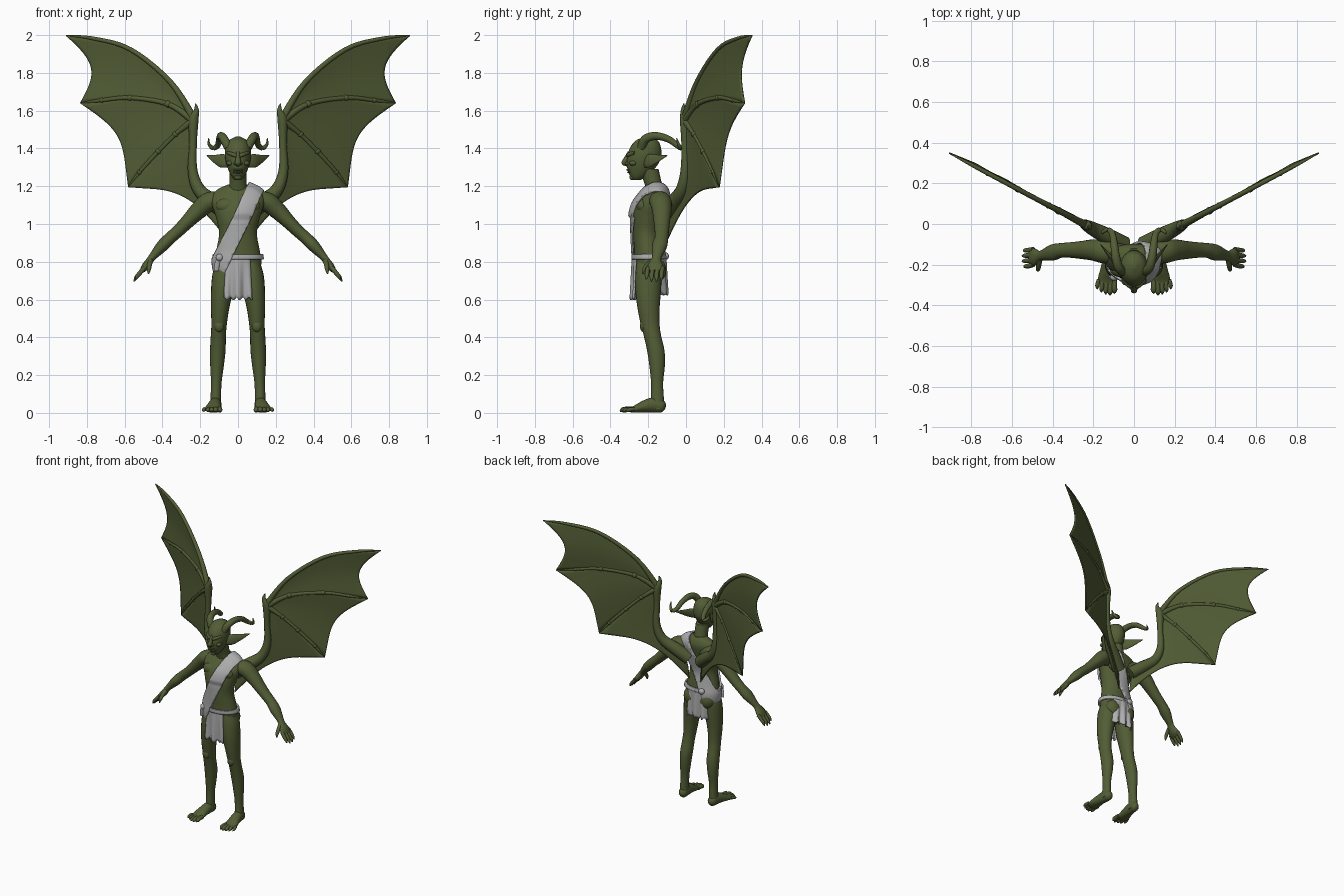
import bpy, bmesh, math
from mathutils import Vector

if "Cube" in bpy.data.objects:
    bpy.data.objects.remove(bpy.data.objects["Cube"])


def material(name, rgb):
    m = bpy.data.materials.new(name)
    m.use_nodes = True
    m.diffuse_color = (*rgb, 1)
    m.node_tree.nodes["Principled BSDF"].inputs["Base Color"].default_value = (*rgb, 1)
    return m


SKIN = material("olive skin", (0.085, 0.11, 0.036))
CLOTH = material("grey cloth", (0.42, 0.42, 0.42))
parts = []


def finish(name, bm, mat, mirror=False, thick=0):
    bmesh.ops.recalc_face_normals(bm, faces=bm.faces)
    mesh = bpy.data.meshes.new(name)
    bm.to_mesh(mesh)
    bm.free()
    mesh.materials.append(mat)
    ob = bpy.data.objects.new(name, mesh)
    bpy.context.collection.objects.link(ob)
    if thick:
        mod = ob.modifiers.new("thickness", "SOLIDIFY")
        mod.thickness, mod.offset = thick, 0
    if mirror:
        mod = ob.modifiers.new("mirror", "MIRROR")
        mod.use_mirror_merge = False
    parts.append(ob)
    return ob


def at(pts, u):
    """Point on a smooth curve through tuples of any length."""
    n = len(pts) - 1
    i = min(int(u * n), n - 1)
    t = u * n - i
    a, b, c, d = (pts[max(0, min(n, k))] for k in range(i - 1, i + 3))
    return [0.5 * (2 * q + (r - p) * t + (2 * p - 5 * q + 4 * r - s) * t * t
                   + (3 * q - p - 3 * r + s) * t ** 3) for p, q, r, s in zip(a, b, c, d)]


def loft(name, pts, mirror=False, ref="Y", flat=False, sides=20, mat=SKIN):
    """Skin ellipses (x, y, z, radius across, radius along ref) along a path."""
    bm = bmesh.new()
    n = (len(pts) - 1) * 5
    ring = [at(pts, i / n) for i in range(n + 1)]
    axis = Vector((ref == "X", ref == "Y", 0))
    loops = []
    for i, p in enumerate(ring):
        t = Vector(ring[min(i + 1, n)][:3]) - Vector(ring[max(i - 1, 0)][:3])
        t = Vector((0, 0, 1)) if flat else t.normalized()
        b = (axis - t * axis.dot(t)).normalized()
        a = t.cross(b)
        ra, rb = max(p[3], 0.001), max(p[4], 0.001)
        angles = [2 * math.pi * k / sides for k in range(sides)]
        loops.append([bm.verts.new(Vector(p[:3]) + a * ra * math.cos(w) + b * rb * math.sin(w))
                      for w in angles])
    for lo, hi in zip(loops, loops[1:]):
        for k in range(sides):
            j = (k + 1) % sides
            bm.faces.new((lo[k], lo[j], hi[j], hi[k]))
    bm.faces.new(loops[0])
    bm.faces.new(loops[-1])
    return finish(name, bm, mat, mirror)


def tube(name, pts, **kw):
    return loft(name, [(x, y, z, r, r) for x, y, z, r in pts], sides=12, **kw)


def blob(name, loc, size, mirror=False, mat=SKIN):
    bm = bmesh.new()
    bmesh.ops.create_uvsphere(bm, u_segments=20, v_segments=12, radius=1)
    bmesh.ops.scale(bm, vec=size, verts=bm.verts)
    bmesh.ops.translate(bm, vec=loc, verts=bm.verts)
    return finish(name, bm, mat, mirror)


def sheet(name, f, nu, nv, mat, mirror=False, thick=0.008):
    bm = bmesh.new()
    g = [[bm.verts.new(f(i / nu, j / nv)) for j in range(nv + 1)] for i in range(nu + 1)]
    for i in range(nu):
        for j in range(nv):
            bm.faces.new((g[i][j], g[i + 1][j], g[i + 1][j + 1], g[i][j + 1]))
    bmesh.ops.remove_doubles(bm, verts=bm.verts, dist=0.0001)
    return finish(name, bm, mat, mirror, thick)


# Torso, neck and muscles
torso = loft("torso", [(0, -.19, .69, .05, .04), (0, -.195, .74, .11, .07), (0, -.195, .8, .124, .08),
                       (0, -.2, .86, .115, .075), (0, -.207, .95, .1, .072), (0, -.2, 1.03, .115, .08),
                       (0, -.185, 1.1, .137, .08), (0, -.165, 1.15, .137, .068),
                       (0, -.155, 1.185, .105, .05), (0, -.155, 1.21, .05, .035)], flat=True, sides=40)
loft("neck", [(0, -.15, 1.13, .07, .05), (0, -.17, 1.2, .047, .046), (0, -.195, 1.29, .045, .05)], flat=True)
blob("chest_muscle", (.058, -.225, 1.095), (.06, .038, .042), True)
blob("buttock", (.06, -.155, .755), (.058, .05, .065), True)
blob("shoulder_blade", (.075, -.125, 1.1), (.05, .03, .06), True)

# Head and face
loft("head", [(0, -.262, 1.232, .016, .018), (0, -.25, 1.255, .036, .047), (0, -.236, 1.3, .056, .076),
              (0, -.222, 1.35, .068, .09), (0, -.215, 1.4, .068, .083), (0, -.208, 1.44, .05, .06),
              (0, -.205, 1.462, .012, .015)], flat=True, sides=28)
loft("nose", [(0, -.295, 1.385, .01, .012), (0, -.312, 1.355, .011, .014), (0, -.325, 1.328, .016, .016),
              (0, -.322, 1.312, .013, .012), (0, -.31, 1.305, .004, .004)], sides=12, flat=True)
blob("nostril", (.014, -.312, 1.32), (.009, .012, .008), True)
blob("cheekbone", (.042, -.28, 1.322), (.02, .022, .014), True)
blob("eyelid", (.028, -.291, 1.345), (.014, .01, .008), True)
tube("brow", [(.002, -.305, 1.358, .009), (.025, -.303, 1.367, .011), (.055, -.272, 1.378, .008)], mirror=True)
for label, z, y in (("upper_lip", 1.287, -.302), ("lower_lip", 1.274, -.298)):
    blob(label, (0, y, z), (.026, .014, .006))
blob("chin", (0, -.282, 1.247), (.02, .018, .015))
loft("ear", [(.05, -.215, 1.325, .028, .012), (.085, -.195, 1.335, .036, .012), (.12, -.155, 1.345, .023, .008),
             (.165, -.1, 1.362, .002, .002)], mirror=True)
tube("horn", [(.05, -.235, 1.405, .024), (.075, -.215, 1.45, .023), (.09, -.16, 1.466, .021),
              (.098, -.095, 1.45, .018), (.108, -.045, 1.415, .015), (.132, -.028, 1.402, .012),
              (.153, -.04, 1.422, .008), (.155, -.05, 1.455, .002)], mirror=True, ref="X")

# Arms and hands
loft("arm", [(.07, -.15, 1.125, .045, .05), (.15, -.135, 1.118, .052, .058), (.205, -.128, 1.075, .047, .052),
             (.26, -.128, 1.02, .038, .044), (.315, -.128, .965, .033, .038), (.36, -.13, .925, .032, .036),
             (.4, -.14, .885, .032, .04), (.445, -.152, .835, .022, .027), (.465, -.158, .81, .019, .026),
             (.49, -.162, .775, .02, .043), (.51, -.163, .75, .012, .04)], mirror=True)
for i in range(4):
    y = -.125 - i * .025
    reach = (.9, 1, 1, .85)[i]
    tube("finger_%d" % (i + 1), [(.495, y, .77, .012), (.495 + .025 * reach, y * 1.03, .77 - .03 * reach, .012),
         (.495 + .045 * reach, y * 1.04, .77 - .055 * reach, .01),
         (.495 + .055 * reach, y * 1.05, .77 - .075 * reach, .003)], mirror=True)
tube("thumb", [(.462, -.17, .81, .013), (.468, -.2, .785, .013), (.472, -.222, .76, .011),
               (.474, -.23, .735, .003)], mirror=True)

# Legs and feet
loft("leg", [(.065, -.195, .8, .05, .065), (.074, -.198, .73, .062, .07), (.085, -.2, .64, .058, .067),
             (.095, -.198, .55, .048, .058), (.1, -.19, .47, .041, .05), (.104, -.178, .41, .04, .046),
             (.107, -.16, .33, .041, .046), (.111, -.153, .25, .036, .041), (.115, -.153, .16, .028, .032),
             (.117, -.152, .09, .028, .034), (.118, -.152, .02, .03, .038)], mirror=True, flat=True)
blob("kneecap", (.1, -.226, .46), (.025, .018, .032), True)
loft("foot", [(.117, -.108, .03, .012, .01), (.117, -.125, .034, .032, .028), (.12, -.17, .042, .04, .033),
              (.126, -.22, .034, .032, .038), (.132, -.27, .02, .019, .045), (.134, -.3, .016, .012, .038)],
     mirror=True, ref="X")
for i in range(5):
    x, tip = .097 + i * .019, (-.342, -.35, -.345, -.335, -.32)[i]
    r = .014 - i * .001
    tube("toe_%d" % (i + 1), [(x, -.275, .019, r), (x + .001 * i, tip + .035, .02, r),
         (x + .002 * i, tip + .014, .015, r), (x + .002 * i, tip, .008, .003)], mirror=True, ref="X")


# Wings: every bone lies in one slanted plane
def wing_point(x, z, out=0):
    return (x, -.13 + .527 * x + out, z)


def bone(name, pts):
    tube(name, [(*wing_point(x, z), r) for x, z, r in pts], mirror=True)


lead = [(.235, 1.56, .02), (.36, 1.755, .014), (.57, 1.925, .012), (.77, 1.983, .01), (.91, 1.997, .003)]
middle = [(.24, 1.55, .02), (.37, 1.635, .014), (.57, 1.668, .012), (.72, 1.655, .01), (.835, 1.64, .003)]
lower = [(.24, 1.545, .02), (.33, 1.475, .012), (.42, 1.385, .012), (.52, 1.275, .01), (.58, 1.195, .003)]
limb = [(.05, 1.05, .045), (.13, 1.115, .042), (.205, 1.18, .034), (.24, 1.28, .026), (.238, 1.42, .02),
        (.235, 1.55, .026), (.22, 1.6, .014), (.225, 1.637, .003)]
for name, pts in (("leading_wing_finger", lead), ("middle_wing_finger", middle),
                  ("lower_wing_finger", lower), ("wing_limb", limb)):
    bone(name, pts)
for name, pts in (("middle", middle), ("lower", lower)):
    for k in (1, 2, 3):
        x, z, r = pts[k]
        blob("%s_knuckle_%d" % (name, k), wing_point(x, z), (r * 1.4, r * 1.3, r * 1.3), True)

flank = [(.235, 1.56), (.24, 1.3), (.17, 1.14), (.07, 1.05), (.045, .9)]


def membrane(name, a, b, scallop):
    def f(u, v):
        sag = math.sin(math.pi * v)
        w = u * (1 - scallop * max(sag, 0) ** .75 * u * u)
        p, q = at(a, w), at(b, w)
        return wing_point(p[0] + (q[0] - p[0]) * v, p[1] + (q[1] - p[1]) * v, .015 * sag * u)
    sheet(name, f, 20, 16, SKIN, True)


for name, a, b, s in (("outer_membrane", lead, middle, .2), ("middle_membrane", middle, lower, .22),
                      ("inner_membrane", lower, flank, .22)):
    membrane(name, [p[:2] for p in a], [p[:2] for p in b], s)


# Sash and belt: slices of the torso pushed outwards
def wrap(name, centre, normal, half, lift):
    bm = bmesh.new()
    bm.from_mesh(torso.data)
    c, n = Vector(centre), Vector(normal).normalized()
    for d in (n, -n):
        bmesh.ops.bisect_plane(bm, geom=bm.verts[:] + bm.edges[:] + bm.faces[:],
                               plane_co=c + d * half, plane_no=d, clear_outer=True)
    bm.normal_update()
    for v in bm.verts:
        v.co += v.normal * lift
        if name == "sash" and v.co.y < -.2 and v.co.z > 1.04:
            v.co.y -= .012
    finish(name, bm, CLOTH, thick=.012)


wrap("sash", (.014, 0, 1.02), (.91, 0, -.41), .042, .01)
wrap("belt", (0, 0, .825), (0, 0, 1), .013, .008)


# Loincloth panels with hanging folds, and the knot at the right hip
def panel(name, y, half, low, folds, out):
    def f(u, v):
        s = 2 * u - 1
        z = .83 - (.83 - low + .008 * math.sin(folds * 2 * s)) * v
        return (s * half * (.85 + .15 * v), y + out * (.012 * v * math.cos(folds * s) - .02 * s * s), z)
    sheet(name, f, 24, 12, CLOTH)


panel("front_loincloth", -.283, .073, .605, 7, -1)
panel("back_loincloth", -.108, .085, .63, 9, 1)
blob("knot", (-.098, -.262, .822), (.02, .018, .02), mat=CLOTH)
blob("back_knot", (-.05, -.108, .83), (.022, .018, .02), mat=CLOTH)
loft("knot_tail", [(-.1, -.265, .825, .01, .006), (-.11, -.262, .79, .014, .006), (-.115, -.258, .75, .012, .005)],
     sides=10, flat=True, mat=CLOTH)

# Smooth shading with crisp edges
bpy.ops.object.select_all(action="DESELECT")
for ob in parts:
    ob.select_set(True)
bpy.context.view_layer.objects.active = torso
bpy.ops.object.shade_smooth_by_angle(angle=math.radians(45))
